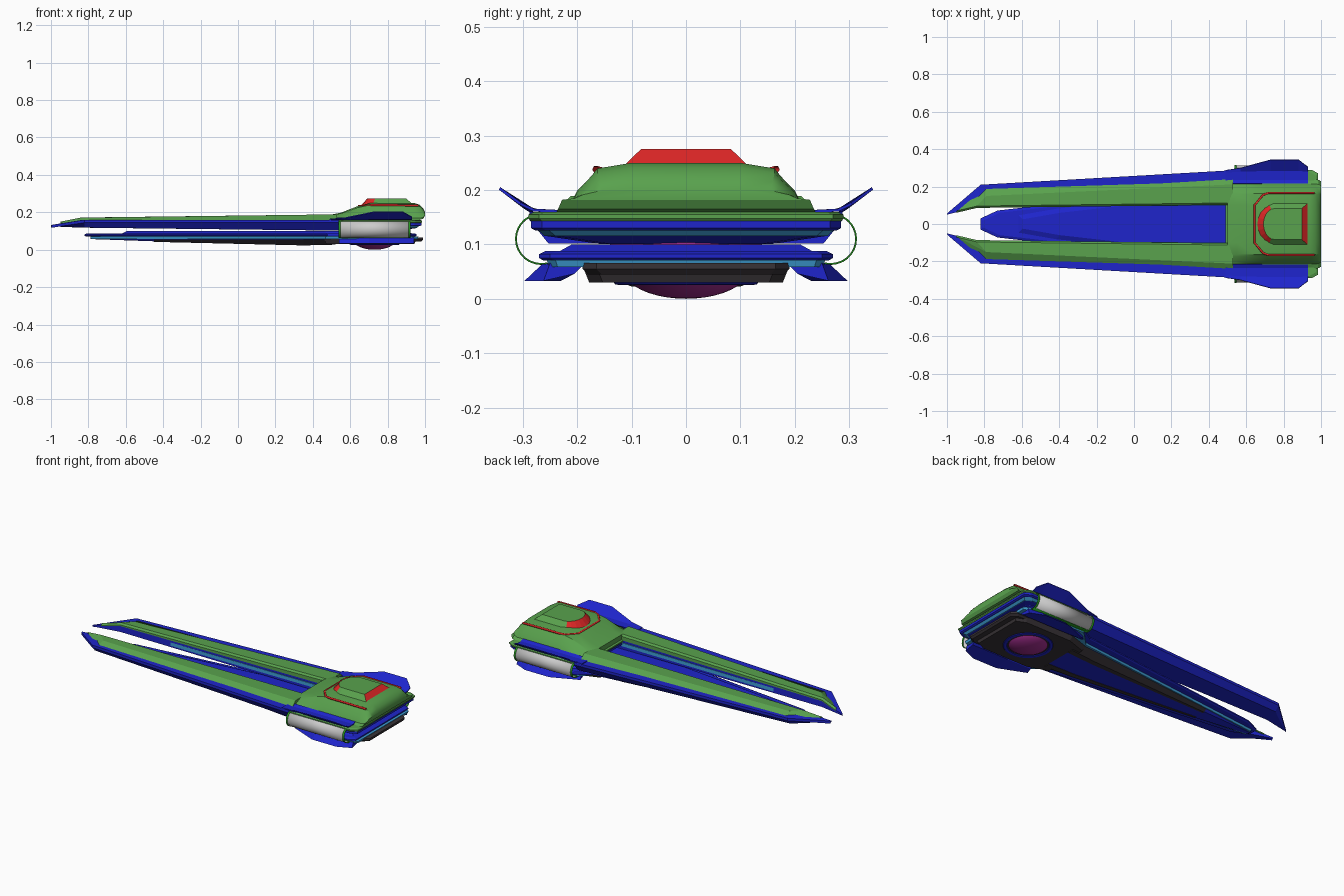
import bpy, bmesh, math

if "Cube" in bpy.data.objects:
    bpy.data.objects.remove(bpy.data.objects["Cube"])

def material(name, rgb):
    m = bpy.data.materials.new(name)
    m.diffuse_color = (*rgb, 1)
    m.use_nodes = True
    m.node_tree.nodes["Principled BSDF"].inputs["Base Color"].default_value = m.diffuse_color
    return m

GREEN = material("green", (.10, .36, .075))
RIM = material("bright_green", (.02, .33, .015))
BLUE = material("blue", (.013, .018, .60))
CYAN = material("cyan", (.05, .36, .70))
RED = material("red", (.75, .02, .02))
PURPLE = material("purple", (.36, .026, .27))
DARK = material("dark_grey", (.04, .033, .038))

def loft(name, rings, mat=None, closed=True, mirror=False, thick=0, smooth=False):
    """Skin a list of equal rings; closed rings get end caps."""
    bm = bmesh.new()
    vs = [[bm.verts.new(p) for p in r] for r in rings]
    n = len(rings[0])
    for a, b in zip(vs, vs[1:]):
        for i in range(n if closed else n - 1):
            j = (i + 1) % n
            bm.faces.new((a[i], a[j], b[j], b[i]))
    if closed:
        bm.faces.new(vs[0])
        bm.faces.new(vs[-1])
    bmesh.ops.recalc_face_normals(bm, faces=bm.faces)
    me = bpy.data.meshes.new(name)
    bm.to_mesh(me)
    bm.free()
    ob = bpy.data.objects.new(name, me)
    bpy.context.collection.objects.link(ob)
    if mat:
        me.materials.append(mat)
    if thick:
        s = ob.modifiers.new("thickness", 'SOLIDIFY')
        s.thickness, s.offset = thick, 0
    if mirror:
        ob.modifiers.new("mirror", 'MIRROR').use_axis = (False, True, False)
    if smooth:
        finish_smooth(ob)
    return ob

def finish_smooth(ob):
    bpy.ops.object.select_all(action='DESELECT')
    ob.select_set(True)
    bpy.context.view_layer.objects.active = ob
    bpy.ops.object.shade_smooth_by_angle(angle=math.radians(30))

def stack(name, plan, layers, mat):
    """Symmetric plate from a half plan (x, y) and layers (z, inset)."""
    mid = (plan[0][0] + plan[-1][0]) / 2
    rings = []
    for z, d in layers:
        half = [(x - math.copysign(d, x - mid), max(y - d, .004)) for x, y in plan]
        rings.append([(x, y, z) for x, y in half] + [(x, -y, z) for x, y in reversed(half)])
    return loft(name, rings, mat)

# --- Upper forked prongs: blue body, green armour, cyan inner strip ---
def blue_ring(xi, yi, xo, yo, zb, zt):
    return [(xi, yi, zb), (xi, yi, zt), (xo, yo, zt), (xo, yo, zt - .015), (xo, yo - .035 * yo / .29, zb)]

loft("prong_body", [blue_ring(-1, .05, -.998, .058, .125, .132),
                    blue_ring(-.84, .09, -.82, .21, .118, .16),
                    blue_ring(.54, .105, .54, .288, .102, .16)], BLUE, mirror=True)

def green_ring(xi, yi, xo, yc, yo, zb, zt):
    return [(xi, yi, zb), (xi, yi, zt - .01), (xi, yi + .01, zt), (xo, yc, zt), (xo, yo, zb)]

loft("prong_armour", [green_ring(-.95, .06, -.94, .072, .075, .135, .15),
                      green_ring(-.84, .086, -.79, .15, .203, .155, .172),
                      green_ring(.53, .103, .53, .212, .245, .155, .189)], GREEN, mirror=True)
loft("prong_inner_strip", [[(x, y, .122), (x, y, .142), (x, y + .02, .142), (x, y + .02, .122)]
                           for x, y in ((-.8, .092), (.5, .099))], CYAN, mirror=True)

# --- Upper rear hull plates ---
rear = [(.49, .24), (.56, .29), (.95, .29), (.985, .27)]
stack("upper_deck", rear, [(.143, .004), (.148, 0), (.155, 0), (.16, .012)], GREEN)
stack("upper_plate", rear, [(.126, .012), (.13, .005), (.143, .005)], BLUE)
stack("upper_cyan_layer", rear, [(.115, .03), (.126, .018)], CYAN)
stack("upper_belly", rear, [(.101, .13), (.115, .035)], BLUE)

# --- Rear dome housing ---
def dome_ring(x, zb, zt, w, xb=None):
    half = [(.24, 0), (.215, .14), (.2, .46), (.175, .73), (.163, .89), (.1, 1)]
    pts = [(x if f or xb is None else xb, y * w, zb + f * (zt - zb)) for y, f in half]
    return pts + [(a, -b, c) for a, b, c in reversed(pts)]

loft("rear_housing", [dome_ring(.5, .156, .188, 1), dome_ring(.55, .156, .198, 1),
                      dome_ring(.645, .156, .235, 1), dome_ring(.71, .156, .25, 1),
                      dome_ring(.94, .156, .25, 1), dome_ring(.97, .157, .241, 1, .96),
                      dome_ring(.99, .165, .222, .98), dome_ring(1, .182, .202, .95)],
     GREEN, smooth=True)

# Red stripe tracing the housing's upper edge
cu = bpy.data.curves.new("red_stripe", 'CURVE')
cu.dimensions = '3D'
cu.bevel_depth, cu.bevel_resolution = .006, 1
half = [(.965, .166, .237), (.72, .166, .239), (.69, .155, .236), (.645, .1, .233)]
path = half + [(x, -y, z) for x, y, z in reversed(half)]
sp = cu.splines.new('POLY')
sp.points.add(len(path) - 1)
for p, c in zip(sp.points, path):
    p.co = (*c, 1)
stripe = bpy.data.objects.new("red_stripe", cu)
bpy.context.collection.objects.link(stripe)
cu.materials.append(RED)

# Raised roof block: red curved front and red rear face
def roof_ring(cx, rx, ry, xr, z, zf):
    arc = [(cx - rx * math.cos(a), ry * math.sin(a), z - zf * math.cos(a))
           for a in (math.pi * (k / 10 - .5) for k in range(11))]
    return arc + [(xr, ry, z), (xr, -ry, z)]

roof = loft("roof_block", [roof_ring(.75, .095, .112, .93, .247, .014),
                           roof_ring(.752, .06, .083, .897, .275, 0)], GREEN)
roof.data.materials.append(RED)
for f in roof.data.polygons:
    if abs(f.normal.z) < .95 and abs(f.normal.x) > .25:
        f.material_index = 1

# --- Side pods: thin grey shells with bright green rims ---
def pod(name, x0, x1, a0, a1, r, mat, thick):
    angs = [math.radians(a0 + (a1 - a0) * k / 16) for k in range(17)]
    prof = [(.267 + r * math.cos(a), .11 + r * math.sin(a)) for a in angs]
    loft(name, [[(x, y, z) for y, z in prof] for x in (x0, x1)], mat, closed=False,
         mirror=True, thick=thick, smooth=True)

pod("pod_shell", .545, .915, -95, 65, .045, None, .002)
pod("pod_top_rim", .54, .92, 62, 105, .046, RIM, .003)
pod("pod_bottom_rim", .54, .92, -105, -75, .046, RIM, .003)
pod("pod_front_rim", .537, .548, -100, 100, .046, RIM, .003)
pod("pod_rear_rim", .912, .923, -100, 100, .046, RIM, .003)

# --- Fins ---
loft("upper_fin", [[(x, .216, .17), (x, .236, .161), (x, yc, .163), (x, yo, zo)]
                   for x, yc, yo, zo in ((.49, .275, .288, .162), (.57, .28, .3, .17),
                                         (.73, .285, .343, .203), (.88, .285, .343, .203),
                                         (.93, .28, .305, .175))],
     BLUE, closed=False, mirror=True, thick=.005)
loft("lower_fin", [[(x, .185, .066), (x, yi, .066), (x, yo, .033), (x, .205, .046)]
                   for x, yi, yo in ((.54, .22, .23), (.7, .262, .297),
                                     (.86, .262, .297), (.94, .25, .262))],
     BLUE, mirror=True)

# --- Lower hull: long blade below the fork ---
blade = [(-.82, .03), (-.73, .072), (.48, .21), (.57, .27), (.92, .27), (.955, .25)]
stack("lower_blade", blade, [(.07, .008), (.075, 0), (.082, 0), (.088, .012)], BLUE)
stack("lower_spine", [(-.62, .05), (-.42, .085), (.48, .18), (.6, .235), (.93, .235)],
      [(.086, 0), (.1, .025)], BLUE)
stack("lower_cyan_layer", [(-.79, .025), (.47, .165), (.56, .256), (.93, .256), (.965, .24)],
      [(.058, .004), (.071, 0)], CYAN)

# Keel and its grey edge strips
keel = [(-.79, .014, .057), (-.45, .055, .045), (.35, .14, .026), (.52, .156, .03)]
loft("keel", [[(x, w, .06), (x, w * .72, zb), (x, -w * .72, zb), (x, -w, .06)]
              for x, w, zb in keel], BLUE)
loft("keel_edge_strip", [[(x, w * .98 + .003, .055), (x, w * .72, zb - .003),
                          (x, w * .5, zb - .003), (x, w * .6, .055)]
                         for x, w, zb in keel[1:]], DARK, mirror=True)

# Rear underside housing and tail lip
stack("belly_housing", [(.46, .15), (.58, .19), (.9, .19), (.955, .165)],
      [(.03, .012), (.06, 0)], DARK)
stack("tail_lip", [(.88, .19), (.96, .19), (.99, .165)], [(.045, .01), (.055, 0), (.066, 0)], DARK)

# --- Engine: purple lens with blue collar, and core in the gap ---
bpy.ops.mesh.primitive_uv_sphere_add(segments=40, ring_count=20, location=(.73, 0, .054))
lens = bpy.context.object
lens.name, lens.scale = "belly_lens", (.115, .115, .054)
bpy.ops.mesh.primitive_torus_add(major_radius=.122, minor_radius=.012, major_segments=40,
                                 minor_segments=8, location=(.73, 0, .031))
collar = bpy.context.object
collar.name, collar.scale = "lens_collar", (1, 1, .5)
bpy.ops.mesh.primitive_cylinder_add(vertices=40, radius=.14, depth=.03, location=(.73, 0, .1))
core = bpy.context.object
core.name = "engine_core"
for ob, m in ((lens, PURPLE), (collar, BLUE), (core, PURPLE)):
    ob.data.materials.append(m)
    finish_smooth(ob)
